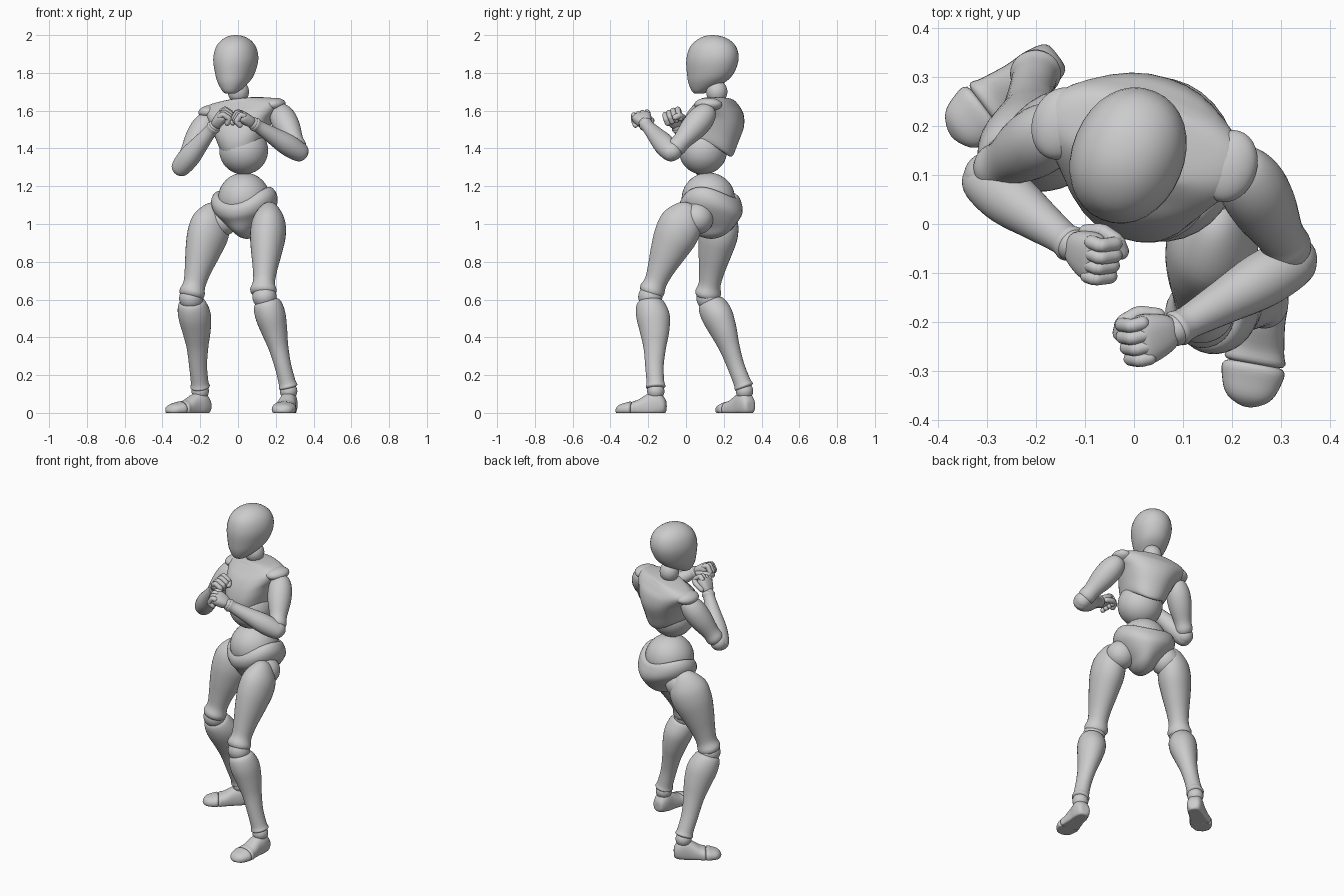
import bpy, bmesh, math
from mathutils import Vector, Matrix

SEG = 32


def frame(origin, z, y):
    """Local frame: z along the part, y toward its back."""
    z = Vector(z).normalized()
    x = Vector(y).cross(z).normalized()
    m = Matrix((x, z.cross(x), z)).transposed().to_4x4()
    m.translation = Vector(origin)
    return m


def spline(rows, sub=4):
    """Smooth the (z, offset_x, offset_y, rx, ry, lift) rows; zero radius ends are rounded."""
    rows = [Vector(r) for r in rows]

    def ghost(end, nxt):
        if end[3] > 0:
            return end
        g = nxt.copy()
        g[3], g[4] = -g[3], -g[4]
        return g
    pts = [ghost(rows[0], rows[1])] + rows + [ghost(rows[-1], rows[-2])]
    out = []
    for i in range(1, len(pts) - 2):
        a, b, c, d = pts[i - 1:i + 3]
        for k in range(sub):
            t = k / sub
            out.append(0.5 * (2 * b + (c - a) * t + (2 * a - 5 * b + 4 * c - d) * t * t
                              + (3 * b - a - 3 * c + d) * t ** 3))
    return out + [rows[-1]]


def loft(name, m, rows, power=2.0, floor=False, seg=SEG, sub=4):
    bm = bmesh.new()
    rings = []
    for z, ox, oy, rx, ry, lift in spline(rows, sub):
        ring = []
        for k in range(seg):
            a = 2 * math.pi * k / seg
            c, s = math.cos(a), math.sin(a)
            cx = math.copysign(abs(c) ** (2 / power), c)
            sy = math.copysign(abs(s) ** (2 / power), s)
            p = m @ Vector((ox + rx * cx, oy + ry * sy, z + lift * math.cos(2 * a)))
            if floor:
                p.z = max(p.z, 0)
            ring.append(bm.verts.new(p))
        rings.append(ring)
    for r0, r1 in zip(rings, rings[1:]):
        for k in range(seg):
            j = (k + 1) % seg
            bm.faces.new((r0[k], r0[j], r1[j], r1[k]))
    bmesh.ops.remove_doubles(bm, verts=bm.verts, dist=1e-5)
    bmesh.ops.recalc_face_normals(bm, faces=bm.faces)
    for f in bm.faces:
        f.smooth = True
    me = bpy.data.meshes.new(name)
    bm.to_mesh(me)
    bm.free()
    ob = bpy.data.objects.new(name, me)
    bpy.context.collection.objects.link(ob)


def limb(name, p0, p1, back, profile):
    """Profile rows: (fraction, rx, ry, back offset)."""
    d = Vector(p1) - Vector(p0)
    loft(name, frame(p0, d, back), [(t * d.length, 0, o, rx, ry, 0) for t, rx, ry, o in profile])


def ball(name, c, r, m=None):
    rx, ry, rz = r if isinstance(r, tuple) else (r, r, r)
    rows = [(-rz * math.cos(a), 0, 0, rx * math.sin(a), ry * math.sin(a), 0)
            for a in (i * math.pi / 6 for i in range(7))]
    rows[0] = (-rz, 0, 0, 0, 0, 0)
    rows[-1] = (rz, 0, 0, 0, 0, 0)
    f = m.copy() if m else Matrix()
    f.translation = Vector(c)
    loft(name, f, rows)


def capsule(name, m, a, b, r):
    a, b = m @ Vector(a), m @ Vector(b)
    n = (b - a).length
    loft(name, frame(a, b - a, (0.31, 0.2, 0.93)),
         [(-r * .8, 0, 0, 0, 0, 0), (-r * .2, 0, 0, r * .9, r * .9, 0), (n / 2, 0, 0, r, r, 0),
          (n + r * .2, 0, 0, r * .9, r * .9, 0), (n + r * .8, 0, 0, 0, 0, 0)], seg=14, sub=3)


# Head and neck
loft("head", frame((-.012, .14, 1.69), (0, 0, 1), (.38, .92, 0)), [
    (0, 0, -.075, 0, 0, 0), (.006, 0, -.072, .035, .036, 0), (.05, 0, -.04, .073, .09, 0),
    (.1, 0, -.014, .097, .124, 0), (.18, 0, 0, .114, .141, 0), (.25, 0, .004, .1, .123, 0),
    (.295, 0, .004, .058, .07, 0), (.31, 0, 0, 0, 0, 0)], 2.1)
ball("neck", (.002, .163, 1.7), (.056, .056, .062))

# Chest shell with shoulder caps over the rib ball
chest = frame((.024, .14, 1.5), (-.1, .02, 1), (.3, .95, 0))
loft("chest", chest, [
    (-.08, 0, -.02, 0, 0, 0), (-.09, 0, -.02, .07, .09, .02), (-.115, 0, -.025, .112, .13, .03),
    (-.04, 0, -.02, .142, .157, .03), (.03, 0, 0, .165, .163, .02), (.08, 0, .015, .19, .143, 0),
    (.12, 0, .025, .212, .11, 0), (.148, 0, .03, .18, .085, 0), (.163, 0, .03, .09, .068, 0),
    (.168, 0, .03, 0, 0, 0)], power=2.2)
ball("right_shoulder_cap", (-.15, .205, 1.593), (.058, .075, .036), chest)
ball("left_shoulder_cap", (.193, .118, 1.632), (.058, .075, .036), chest)
ball("ribs", (.03, .09, 1.39), (.13, .128, .128), chest)

# Abdomen ball and pelvis
hips = frame((.035, .125, 1.08), (-.1, -.05, 1), (.42, .9, 0))
ball("abdomen", (.032, .118, 1.135), (.137, .142, .137), hips)
loft("pelvis", hips, [
    (.04, 0, .01, 0, 0, 0), (.06, 0, .01, .1, .1, .02), (.075, 0, .01, .15, .142, .03),
    (.04, 0, .006, .178, .162, .025), (-.01, 0, .01, .168, .165, .015), (-.06, 0, .016, .118, .15, 0),
    (-.11, 0, .01, .07, .115, 0), (-.145, 0, .01, .04, .065, 0), (-.16, 0, .01, 0, 0, 0)])

THIGH = [(0, 0, 0, 0), (.04, .042, .055, 0), (.18, .084, .108, 0), (.34, .094, .116, 0),
         (.52, .083, .098, -.003), (.72, .065, .072, -.003), (.86, .058, .06, 0),
         (.95, .07, .067, 0), (1, .052, .05, 0), (1.01, 0, 0, 0)]
SHIN = [(0, 0, 0, 0), (.02, .052, .055, 0), (.07, .074, .077, 0), (.2, .08, .089, .008),
        (.38, .067, .077, .012), (.55, .052, .06, .008), (.75, .044, .049, 0), (.93, .045, .047, 0),
        (.99, .048, .05, 0), (1.01, 0, 0, 0)]
UPPER_ARM = [(0, 0, 0, 0), (.06, .045, .045, 0), (.25, .068, .068, 0), (.5, .067, .067, 0),
             (.78, .05, .05, 0), (.93, .05, .05, 0), (1.02, .032, .032, 0), (1.04, 0, 0, 0)]
FOREARM = [(-.14, 0, 0, 0), (-.1, .036, .036, 0), (.02, .052, .052, 0), (.28, .057, .057, 0),
           (.6, .045, .045, 0), (.9, .034, .034, 0), (1, .036, .036, 0), (1.04, 0, 0, 0)]


def leg(side, hip, thigh_top, knee, shin_top, ankle, back, toe_dir):
    ball(side + "_hip_joint", hip, .085)
    limb(side + "_thigh", thigh_top, knee, back, THIGH)
    ball(side + "_knee_joint", (Vector(knee) + Vector(shin_top)) / 2, .064)
    limb(side + "_shin", shin_top, ankle, back, SHIN)
    ball(side + "_ankle_joint", (ankle[0], ankle[1], .115), .046)
    # Foot and toe cap, flattened on the floor
    m = frame((ankle[0], ankle[1], 0), toe_dir, (0, 0, 1))
    loft(side + "_foot", m, [
        (-.056, 0, .035, 0, 0, 0), (-.05, 0, .037, .033, .037, 0), (-.01, 0, .045, .046, .07, 0),
        (.04, 0, .035, .048, .067, 0), (.095, 0, .023, .056, .046, 0), (.125, 0, .02, .059, .038, 0),
        (.129, 0, .02, 0, 0, 0)], 2.3, True)
    loft(side + "_toes", m, [
        (.126, 0, .02, 0, 0, 0), (.13, 0, .02, .06, .038, 0), (.165, 0, .018, .06, .035, 0),
        (.2, 0, .015, .042, .025, 0), (.217, 0, .012, 0, 0, 0)], 2.2, True)


leg("right", (-.085, .18, 1.02), (-.115, .2, 1.11), (-.25, .113, .61), (-.245, .125, .605),
    (-.2, .31, .13), (.8, .6, 0), (-.8, -.6, 0))
leg("left", (.15, .06, 1.03), (.172, .02, 1.11), (.132, -.19, .625), (.148, -.188, .605),
    (.268, -.16, .13), (.15, 1, 0), (-.18, -1, 0))


def arm(side, shoulder, elbow, fore, wrist, hand_dir, hand_back, s):
    limb(side + "_upper_arm", shoulder, elbow, (.3, .95, 0), UPPER_ARM)
    ball(side + "_elbow_joint", (Vector(elbow) + Vector(fore)) / 2, .05)
    limb(side + "_forearm", fore, wrist, (.3, .95, .2), FOREARM)
    ball(side + "_wrist_joint", wrist, .034)
    # Clenched fist: palm, four curled fingers and a thumb
    m = frame(wrist, hand_dir, hand_back)
    loft(side + "_palm", m, [
        (.004, 0, 0, 0, 0, 0), (.01, 0, 0, .03, .024, 0), (.045, 0, 0, .046, .031, 0),
        (.08, 0, 0, .051, .029, 0), (.093, 0, 0, .035, .018, 0), (.095, 0, 0, 0, 0, 0)], 2.6)
    for i in range(4):
        x = s * (.037 - .0245 * i)
        tip = .108 - .004 * abs(i - 1)
        path = [(x, .014, .078), (x, .006, tip), (x, -.034, tip), (x, -.042, .07)]
        for j in range(3):
            capsule(f"{side}_finger_{i + 1}_{j + 1}", m, path[j], path[j + 1], .0145)
    thumb = [(s * .035, -.01, .025), (s * .05, -.025, .062), (s * .038, -.042, .095), (s * .012, -.054, .1)]
    for j in range(3):
        capsule(f"{side}_thumb_{j + 1}", m, thumb[j], thumb[j + 1], .016)


arm("right", (-.14, .205, 1.58), (-.292, .105, 1.315), (-.303, .088, 1.3), (-.127, -.042, 1.515),
    (.57, -.35, .75), (-.75, -.15, .66), 1)
arm("left", (.208, .135, 1.62), (.322, -.065, 1.39), (.325, -.078, 1.38), (.085, -.215, 1.53),
    (-.85, -.28, .5), (.45, -.1, .9), -1)
